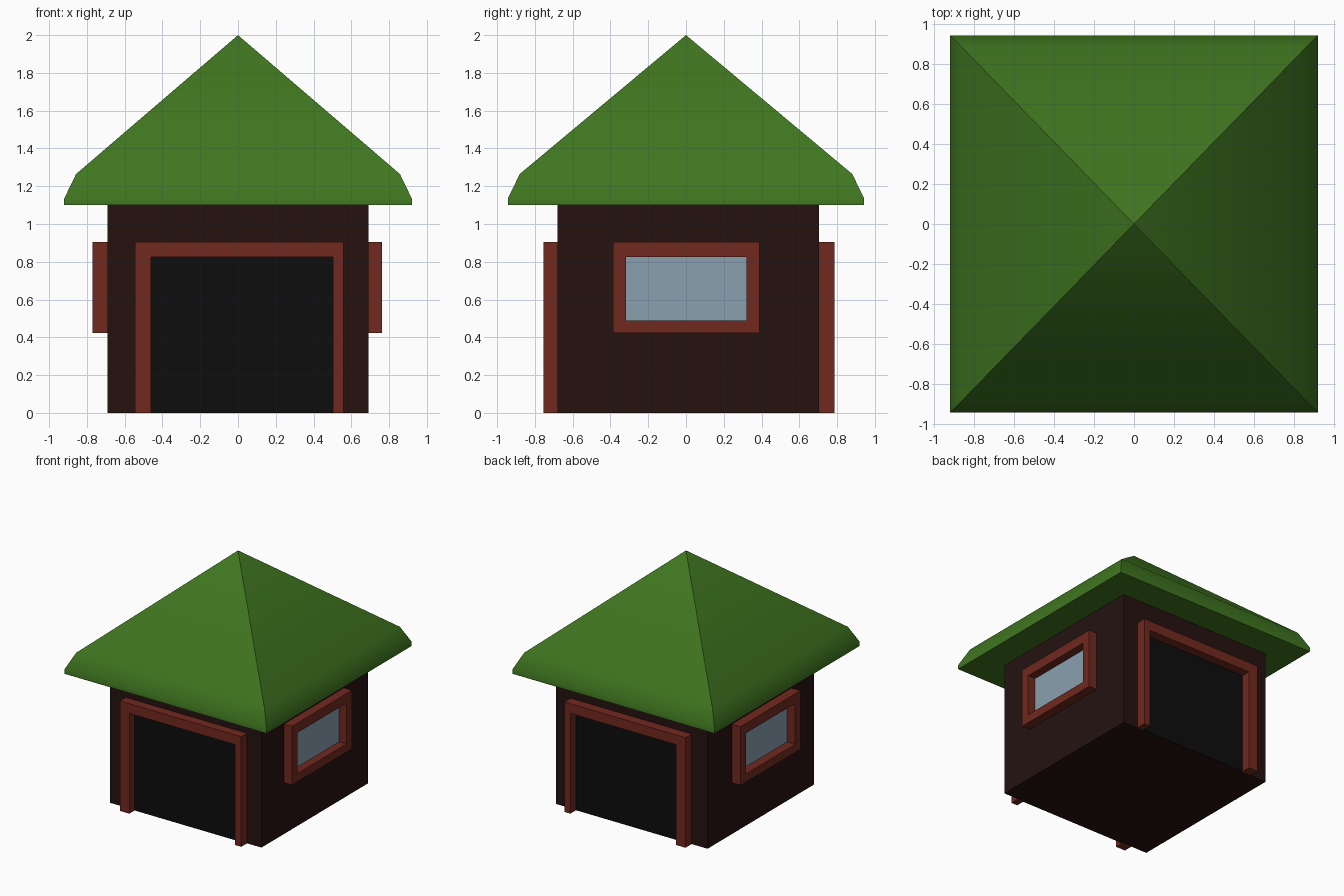
import bpy, bmesh, math
from mathutils import Vector

if "Cube" in bpy.data.objects:
    bpy.data.objects.remove(bpy.data.objects["Cube"])


def material(name, rgb):
    m = bpy.data.materials.new(name)
    m.diffuse_color = (*rgb, 1)
    m.use_nodes = True
    m.node_tree.nodes["Principled BSDF"].inputs["Base Color"].default_value = m.diffuse_color
    return m


GREEN = material("roof_green", (0.05, 0.18, 0.014))
WALL = material("wall_brown", (0.018, 0.006, 0.005))
TRIM = material("trim_red", (0.165, 0.022, 0.013))
GLASS = material("glass_blue", (0.25, 0.35, 0.43))
BLACK = material("opening_black", (0.004, 0.004, 0.004))


def finish(name, bm, mat):
    bmesh.ops.recalc_face_normals(bm, faces=bm.faces[:])
    me = bpy.data.meshes.new(name)
    bm.to_mesh(me)
    bm.free()
    ob = bpy.data.objects.new(name, me)
    bpy.context.collection.objects.link(ob)
    me.materials.append(mat)
    return ob


def box(name, lo, hi, mat):
    bm = bmesh.new()
    bmesh.ops.create_cube(bm, size=1)
    lo, hi = Vector(lo), Vector(hi)
    for v in bm.verts:
        v.co = Vector((lo[i] + (v.co[i] + 0.5) * (hi[i] - lo[i]) for i in range(3)))
    return finish(name, bm, mat)


def frame(name, outer, inner, closed, place, depth, mat):
    """Flat band between two outlines, extruded along depth."""
    bm = bmesh.new()
    o = [bm.verts.new(place(*p)) for p in outer]
    n = [bm.verts.new(place(*p)) for p in inner]
    count = len(o)
    for i in range(count if closed else count - 1):
        j = (i + 1) % count
        bm.faces.new((o[i], o[j], n[j], n[i]))
    ext = bmesh.ops.extrude_face_region(bm, geom=bm.faces[:], use_keep_orig=True)
    moved = [g for g in ext["geom"] if isinstance(g, bmesh.types.BMVert)]
    bmesh.ops.translate(bm, verts=moved, vec=depth)
    return finish(name, bm, mat)


def rect(a0, a1, b0, b1):
    return [(a0, b0), (a0, b1), (a1, b1), (a1, b0)]


# Walls
X, Y0, Y1, EAVE = 0.69, -0.68, 0.705, 1.10
box("walls", (-X, Y0, 0), (X, Y1, EAVE), WALL)

# Doorways, front and back
for side, wall, out in (("front", Y0, -0.755), ("back", Y1, 0.785)):
    s = math.copysign(1, out)
    frame(side + "_door_frame", rect(-0.545, 0.558, 0, 0.905),
          rect(-0.46, 0.503, 0, 0.825), False,
          lambda u, v: (u, wall, v), (0, out - wall, 0), TRIM)
    box(side + "_door_opening", (-0.46, min(wall, wall + s * 0.006), 0),
        (0.503, max(wall, wall + s * 0.006), 0.825), BLACK)

# Windows, left and right
for side, wall, out in (("left", -X, -0.77), ("right", X, 0.763)):
    s = math.copysign(1, out)
    frame(side + "_window_frame", rect(-0.387, 0.39, 0.422, 0.905),
          rect(-0.318, 0.32, 0.49, 0.825), True,
          lambda u, v: (wall, u, v), (out - wall, 0, 0), TRIM)
    box(side + "_window_glass", (min(wall, wall + s * 0.006), -0.318, 0.49),
        (max(wall, wall + s * 0.006), 0.32, 0.825), GLASS)

# Hipped roof: stacked rectangular rings closing at the apex
bm = bmesh.new()
rings = []
for hx, hy, z in ((0.92, 0.943, EAVE), (0.92, 0.943, 1.135), (0.857, 0.88, 1.265)):
    rings.append([bm.verts.new((a * hx, b * hy, z))
                  for a, b in ((-1, -1), (1, -1), (1, 1), (-1, 1))])
apex = bm.verts.new((0, 0, 2))
bm.faces.new(rings[0])
for i in range(4):
    j = (i + 1) % 4
    for lo, hi in zip(rings, rings[1:]):
        bm.faces.new((lo[i], lo[j], hi[j], hi[i]))
    bm.faces.new((rings[-1][i], rings[-1][j], apex))
roof = finish("roof", bm, GREEN)
bpy.context.view_layer.objects.active = roof
roof.select_set(True)
bpy.ops.object.shade_smooth_by_angle(angle=math.radians(30))
